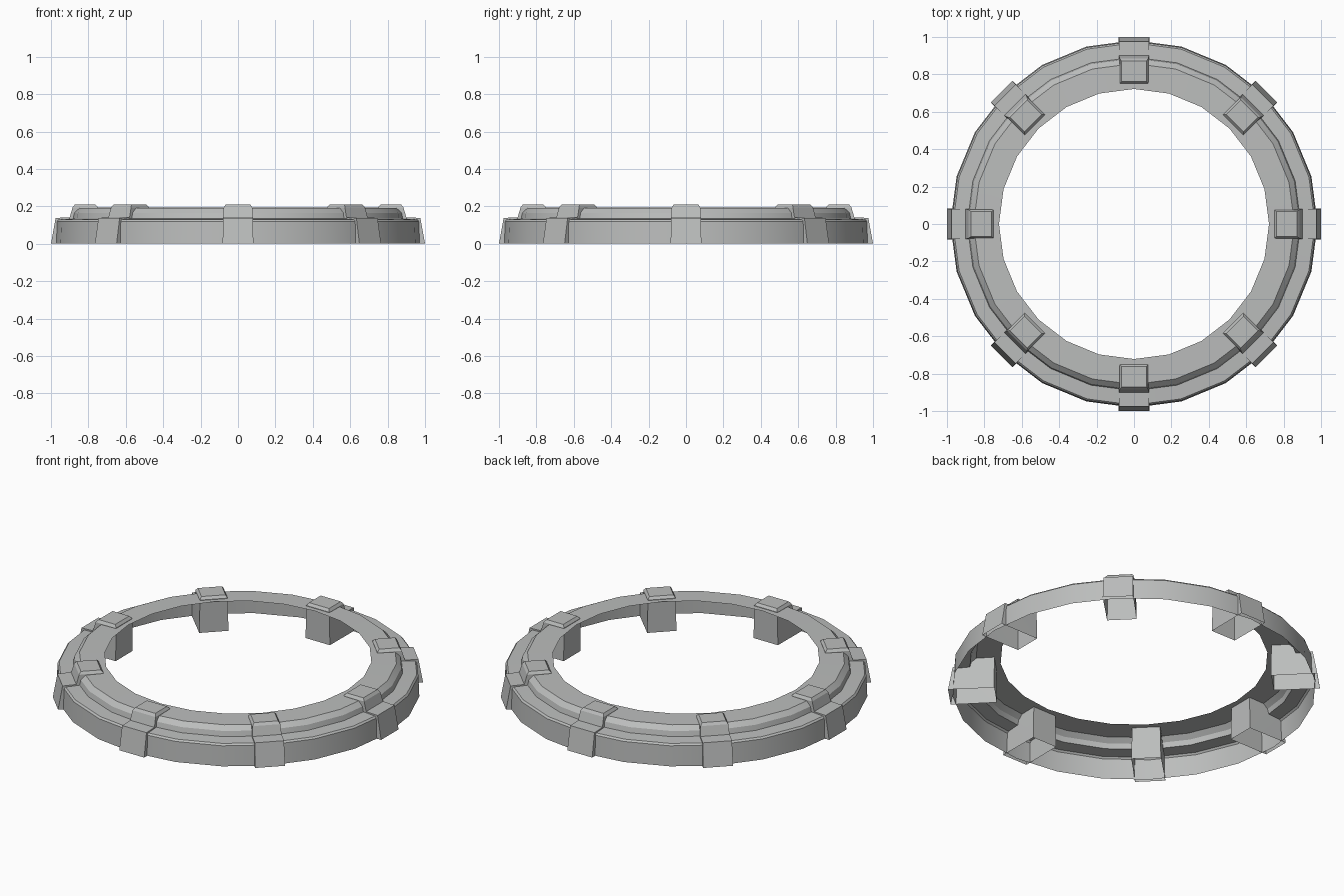
import bpy, bmesh, math
from mathutils import Matrix, Vector

if "Cube" in bpy.data.objects:
    bpy.data.objects.remove(bpy.data.objects["Cube"])

grey = bpy.data.materials.new("dark_grey")
grey.diffuse_color = (0.5, 0.51, 0.505, 1)
grey.use_nodes = True
grey.node_tree.nodes["Principled BSDF"].inputs["Base Color"].default_value = grey.diffuse_color


def make_object(name, bm, angle):
    mesh = bpy.data.meshes.new(name)
    bm.to_mesh(mesh)
    bm.free()
    mesh.materials.append(grey)
    ob = bpy.data.objects.new(name, mesh)
    bpy.context.collection.objects.link(ob)
    bpy.ops.object.select_all(action='DESELECT')
    ob.select_set(True)
    bpy.context.view_layer.objects.active = ob
    bpy.ops.object.shade_smooth_by_angle(angle=math.radians(angle))
    return ob


# Stepped ring: an open shell, hollow underneath
SIDES = 24
ring_profile = [(0.982, 0), (0.977, 0.12), (0.968, 0.13), (0.892, 0.135),
                (0.885, 0.165), (0.858, 0.19), (0.722, 0.193)]
bm = bmesh.new()
cols = []
for i in range(SIDES):
    a = math.tau * i / SIDES
    cols.append([bm.verts.new((r * math.cos(a), r * math.sin(a), z))
                 for r, z in ring_profile])
for i in range(SIDES):
    a, b = cols[i], cols[(i + 1) % SIDES]
    for j in range(len(ring_profile) - 1):
        bm.faces.new((a[j], b[j], b[j + 1], a[j + 1]))
make_object("stepped_ring", bm, 25)

# Clamp blocks: stepped hollow blocks given as radius, height, half width
block_profile = [(0.75, 0, 0.08), (0.75, 0.195, 0.076), (0.762, 0.21, 0.066),
                 (0.872, 0.21, 0.066), (0.884, 0.195, 0.076),
                 (0.90, 0.141, 0.08), (0.975, 0.138, 0.08), (1.0, 0, 0.082)]
side_faces = [(1, 2, 3, 4), (0, 1, 4, 5), (0, 5, 6, 7)]
for k in range(8):
    rot = Matrix.Rotation(math.tau * k / 8, 3, 'Z')
    bm = bmesh.new()
    left = [bm.verts.new(rot @ Vector((r, w, z))) for r, z, w in block_profile]
    right = [bm.verts.new(rot @ Vector((r, -w, z))) for r, z, w in block_profile]
    for j in range(len(block_profile) - 1):
        bm.faces.new((left[j], right[j], right[j + 1], left[j + 1]))
    for f in side_faces:
        bm.faces.new([left[i] for i in f])
        bm.faces.new([right[i] for i in reversed(f)])
    bmesh.ops.recalc_face_normals(bm, faces=bm.faces)
    make_object(f"clamp_block_{k + 1}", bm, 20)
